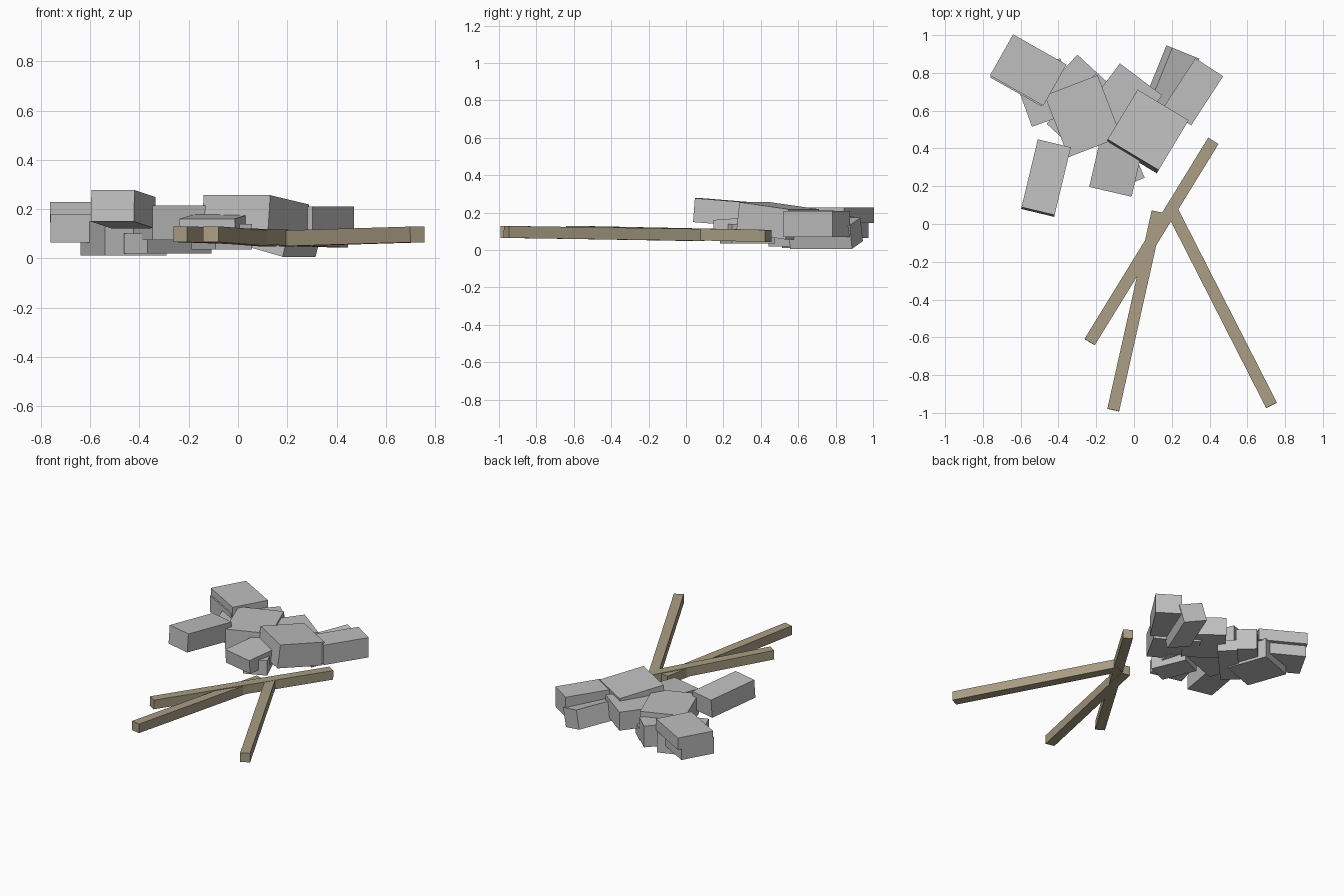
import bpy
from math import radians
from mathutils import Vector, Euler

cube = bpy.data.objects.get("Cube")
if cube:
    bpy.data.objects.remove(cube, do_unlink=True)


def make_material(name, rgb):
    mat = bpy.data.materials.new(name)
    mat.use_nodes = True
    color = (*rgb, 1.0)
    mat.diffuse_color = color
    mat.node_tree.nodes["Principled BSDF"].inputs["Base Color"].default_value = color
    return mat


stone = make_material("stone grey", (0.52, 0.52, 0.52))
wood = make_material("dull wood", (0.40, 0.34, 0.23))


def add_box(name, center, size, rotation, mat):
    bpy.ops.mesh.primitive_cube_add(size=1, location=center, rotation=rotation)
    obj = bpy.context.object
    obj.name = name
    obj.scale = size
    obj.data.materials.append(mat)
    return obj


def block(name, x, y, width, length, low, high, turn, pitch=0, roll=0):
    """Stone block: turned about z, then pitched and rolled about its own axes."""
    rot = Euler((radians(pitch), radians(roll), radians(turn)))
    add_box(name, (x, y, (low + high) / 2), (width, length, high - low), rot, stone)


def beam(name, start, end, thick=0.064):
    """Square wooden beam between two points."""
    a, b = Vector(start), Vector(end)
    d = b - a
    rot = d.to_track_quat('Y', 'Z').to_euler()
    add_box(name, (a + b) / 2, (thick, d.length, thick), rot, wood)


# Fallen wooden beams
beam("crossing_beam", (-0.235, -0.625, 0.098), (0.42, 0.44, 0.076))
beam("middle_beam", (-0.11, -0.985, 0.098), (0.125, 0.065, 0.08))
beam("right_beam", (0.728, -0.96, 0.097), (0.195, 0.085, 0.081))

# Left part of the stone heap
block("corner_block_upper", -0.56, 0.815, 0.325, 0.25, 0.145, 0.228, -29.5)
block("corner_block_lower", -0.57, 0.80, 0.31, 0.23, 0.065, 0.18, -29.5)
block("left_base_block", -0.465, 0.696, 0.265, 0.29, 0.012, 0.15, 20)
block("left_wide_block", -0.27, 0.571, 0.30, 0.35, 0.075, 0.215, 21)
block("left_wedged_block", -0.34, 0.75, 0.27, 0.14, 0.03, 0.18, 47)
block("left_buried_block", -0.285, 0.625, 0.38, 0.13, 0.02, 0.10, 47)
block("left_front_block", -0.466, 0.243, 0.18, 0.37, 0.135, 0.263, -13.5, pitch=-4.5)

# Right part of the stone heap
block("right_wide_block", 0.07, 0.49, 0.315, 0.31, 0.075, 0.238, -31, pitch=-7)
block("right_back_block", -0.053, 0.646, 0.28, 0.30, 0.07, 0.20, -37)
block("right_upper_block", 0.314, 0.70, 0.175, 0.31, 0.07, 0.21, -33)
block("right_lower_block", 0.192, 0.745, 0.16, 0.357, 0.025, 0.155, -22, roll=15)
block("center_front_block", -0.095, 0.30, 0.23, 0.26, 0.075, 0.17, -13, pitch=4)
block("center_buried_block", -0.066, 0.329, 0.16, 0.25, 0.035, 0.14, 23)
